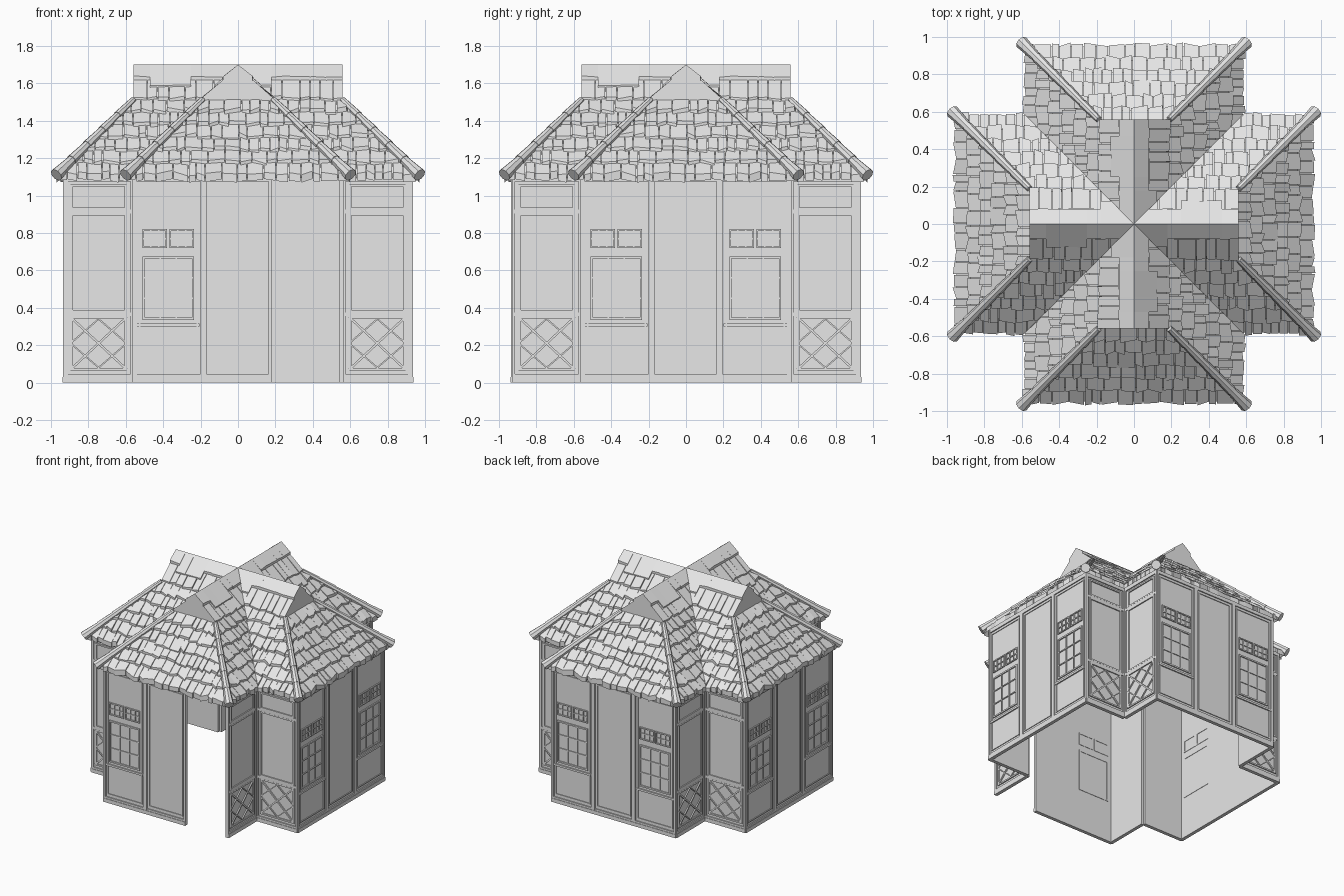
import bpy, bmesh, math, random
from mathutils import Matrix, Vector

random.seed(7)
if "Cube" in bpy.data.objects:
    bpy.data.objects.remove(bpy.data.objects["Cube"], do_unlink=True)

grey = bpy.data.materials.new("plain_grey")
grey.use_nodes = True
grey.diffuse_color = (0.8, 0.8, 0.8, 1)
grey.node_tree.nodes["Principled BSDF"].inputs["Base Color"].default_value = (0.8, 0.8, 0.8, 1)

END = 0.93      # distance of each arm's end wall from the centre
HALF = 0.56     # half width of an arm
GABLE = 0.19    # half width of the small gable
EAVE = 0.58     # eave distance from the ridge line
WALL_TOP = 1.11
SIDES = ("front", "right", "back", "left")


def place(name, bm, matrix=None, skip=()):
    """Turn a bmesh into one object on each of the four arms."""
    if matrix is not None:
        bm.transform(matrix)
    bmesh.ops.recalc_face_normals(bm, faces=bm.faces)
    mesh = bpy.data.meshes.new(name)
    bm.to_mesh(mesh)
    bm.free()
    mesh.materials.append(grey)
    for i, side in enumerate(SIDES):
        if side in skip:
            continue
        obj = bpy.data.objects.new(f"{side}_{name}", mesh)
        obj.rotation_euler.z = i * math.pi / 2
        bpy.context.scene.collection.objects.link(obj)


def box(bm, u0, u1, y0, y1, z0, z1):
    centre = Vector((u0 + u1, y0 + y1, z0 + z1)) / 2
    size = (u1 - u0, y1 - y0, z1 - z0, 1)
    bmesh.ops.create_cube(bm, size=1, matrix=Matrix.Translation(centre) @ Matrix.Diagonal(size))


def frame(bm, u0, u1, z0, z1, w=0.012, front=-0.004, back=0.008):
    for u in (u0, u1 - w):
        box(bm, u, u + w, front, back, z0, z1)
    for z in (z0, z1 - w):
        box(bm, u0, u1, front, back, z, z + w)


def bar(bm, a, b, w=0.012):
    """Slanted lattice bar between two (u, z) points."""
    a, b = Vector((a[0], 0.002, a[1])), Vector((b[0], 0.002, b[1]))
    d = b - a
    turn = Matrix.Rotation(-math.atan2(d.z, d.x), 4, "Y")
    bmesh.ops.create_cube(bm, size=1, matrix=Matrix.Translation((a + b) / 2) @ turn
                          @ Matrix.Diagonal((d.length, 0.012, w, 1)))


def bay(u0, u1):
    """Wall sheet with plinth, head rail and edge posts; outside is -y."""
    bm = bmesh.new()
    box(bm, u0, u1, 0.005, 0.02, 0, WALL_TOP)
    box(bm, u0, u1, -0.008, 0.01, 0, 0.03)
    box(bm, u0, u1, -0.004, 0.01, 0.03, 0.045)
    box(bm, u0, u1, -0.004, 0.01, 1.075, WALL_TOP)
    for u in (u0, u1 - 0.016):
        box(bm, u, u + 0.016, -0.005, 0.01, 0.03, WALL_TOP)
    frame(bm, u0 + 0.03, u1 - 0.03, 0.065, 1.06, 0.008, -0.001)
    return bm


def mullions(bm, u0, u1, z0, z1, cols, rows):
    for i in range(1, cols):
        u = u0 + (u1 - u0) * i / cols
        box(bm, u - 0.004, u + 0.004, -0.002, 0.008, z0, z1)
    for i in range(1, rows):
        z = z0 + (z1 - z0) * i / rows
        box(bm, u0, u1, -0.002, 0.008, z - 0.004, z + 0.004)


def window_bay(u0, u1):
    bm = bay(u0, u1)
    mid = (u0 + u1) / 2
    frame(bm, mid - 0.138, mid + 0.138, 0.335, 0.675, back=0.023)
    mullions(bm, mid - 0.13, mid + 0.13, 0.34, 0.67, 3, 3)
    for a, b in ((mid - 0.138, mid - 0.006), (mid + 0.006, mid + 0.138)):
        frame(bm, a, b, 0.72, 0.82, 0.009, back=0.023)
        mullions(bm, a, b, 0.72, 0.82, 3, 2)
    box(bm, u0 + 0.02, u1 - 0.02, -0.005, 0.01, 0.3, 0.316)
    return bm


# End walls: two window bays around a plain bay, one bay left open as the entrance
to_end = Matrix.Translation((0, -END, 0))
place("window_bay_a", window_bay(-HALF, -0.185), to_end)
place("plain_bay", bay(-0.185, 0.18), to_end)
place("window_bay_b", window_bay(0.18, HALF), to_end, skip=("front",))

# Corner walls: three framed panels, the lowest with a crossed lattice
for s, label in ((1, "a"), (-1, "b")):
    w = (END - HALF) / 2
    bm = bay(-w, w)
    f = w - 0.035
    for z0, z1 in ((0.065, 0.355), (0.375, 0.905), (0.925, 1.06)):
        frame(bm, -f, f, z0, z1)
    box(bm, -w, w, -0.003, 0.01, 0.355, 0.375)
    box(bm, -w, w, -0.003, 0.01, 0.905, 0.925)
    bar(bm, (-f, 0.07), (f, 0.35))
    bar(bm, (-f, 0.35), (f, 0.07))
    diamond = [(0, 0.08), (f, 0.21), (0, 0.34), (-f, 0.21)]
    for i in range(4):
        bar(bm, diamond[i], diamond[i - 1], 0.008)
    turn = Matrix.Translation((s * HALF, -(END + HALF) / 2, 0)) @ Matrix.Rotation(s * math.pi / 2, 4, "Z")
    place(f"corner_wall_{label}", bm, turn)


def roof_z(h):
    return 1.685 - 1.02 * h


# Roof boards and gable, one arm
bm = bmesh.new()
skirt = GABLE - HALF   # shift between ridge distance and arm distance
for s in (1, -1):
    outline = [(0, 0), (0, -HALF), (GABLE, -HALF), (EAVE, skirt - EAVE), (EAVE, -EAVE)]
    bm.faces.new([bm.verts.new((s * x, y, roof_z(x))) for x, y in outline][::s])
bm.faces.new([bm.verts.new((x, y, roof_z(abs(x)))) for x, y in
              ((-GABLE, -HALF), (-EAVE, skirt - EAVE), (EAVE, skirt - EAVE), (GABLE, -HALF))])
bm.faces.new([bm.verts.new((x, -HALF, roof_z(abs(x)) + 0.012)) for x in (-GABLE, GABLE, 0)])
bmesh.ops.remove_doubles(bm, verts=bm.verts, dist=0.001)
place("roof_boards", bm)


def tile(bm, h0, h1, u0, u1, jitter, lift):
    """Wedge-shaped shingle, thicker at its lower edge."""
    r = lambda a: random.uniform(-a, a)
    ends = [h1 + r(jitter), h1 + r(jitter)]
    tops = [lift + r(jitter * 0.7), lift + r(jitter * 0.7)]
    corners = [(h0, u0, 0.015), (ends[0], u0, tops[0]), (ends[1], u1, tops[1]), (h0, u1, 0.015)]
    top = [bm.verts.new((h, u, roof_z(h) + t)) for h, u, t in corners]
    low = [bm.verts.new((h, u, roof_z(h) - 0.004)) for h, u, t in corners]
    bm.faces.new(top)
    bm.faces.new(low[::-1])
    for i in range(4):
        bm.faces.new((top[i - 1], low[i - 1], low[i], top[i]))


def course(bm, h0, h1, u0, u1, narrow, wide, jitter, lift):
    u = u0
    while u < u1:
        nxt = u + random.uniform(narrow, wide)
        if u1 - nxt < narrow / 2:
            nxt = u1
        tile(bm, h0, h1, u + 0.002, nxt - 0.002, jitter, lift)
        u = nxt


def clip(bm, co, no):
    bmesh.ops.bisect_plane(bm, geom=bm.verts[:] + bm.edges[:] + bm.faces[:],
                           plane_co=co, plane_no=no, clear_outer=True)


def lower_courses(bm, u0, u1):
    rows = 6
    step = (EAVE + 0.01 - GABLE) / rows
    for i in range(rows):
        h = GABLE + i * step
        course(bm, h - 0.02, h + step, u0, u1, 0.04, 0.095, 0.011, 0.036)


# Shingles on both flanks of an arm, trimmed at the valley and the hip
for s, label in ((1, "a"), (-1, "b")):
    bm = bmesh.new()
    lower_courses(bm, -1.0, -0.1)
    clip(bm, (0, skirt, 0), (-1, -1, 0))
    course(bm, 0.08, GABLE, -HALF, 0, 0.05, 0.1, 0.008, 0.034)
    for u, v in ((-HALF, -0.47), (-0.47, -0.39), (-0.39, -0.25), (-0.25, -0.18), (-0.18, 0)):
        tile(bm, 0, random.choice((0.08, 0.125)), u, v, 0.003, 0.032)
    clip(bm, (0, 0, 0), (1, 1, 0))
    place(f"flank_shingles_{label}", bm, Matrix.Diagonal((s, 1, 1, 1)))

# Shingles on the skirt below the gable
bm = bmesh.new()
lower_courses(bm, -0.6, 0.6)
clip(bm, (0, 0, 0), (-1, 1, 0))
clip(bm, (0, 0, 0), (-1, -1, 0))
place("skirt_shingles", bm, Matrix.Rotation(-math.pi / 2, 4, "Z") @ Matrix.Translation((-skirt, 0, 0)))

# Hip caps: overlapping tapered tubes running down each hip
for s, label in ((1, "a"), (-1, "b")):
    bm = bmesh.new()
    start = Vector((s * GABLE, -HALF, roof_z(GABLE) + 0.02))
    end = Vector((s * 0.6, skirt - 0.6, 1.112))
    axis = end - start
    turn = axis.to_track_quat("Z", "Y").to_matrix().to_4x4()
    count = 5
    for i in range(count):
        last = i == count - 1
        mid = start + axis * ((i + 0.5) / count)
        bmesh.ops.create_cone(bm, cap_ends=True, segments=8, radius1=0.017 + 0.002 * i,
                              radius2=0.036 if last else 0.023 + 0.002 * i,
                              depth=axis.length / count * 1.04, matrix=Matrix.Translation(mid) @ turn)
    place(f"hip_cap_{label}", bm)
